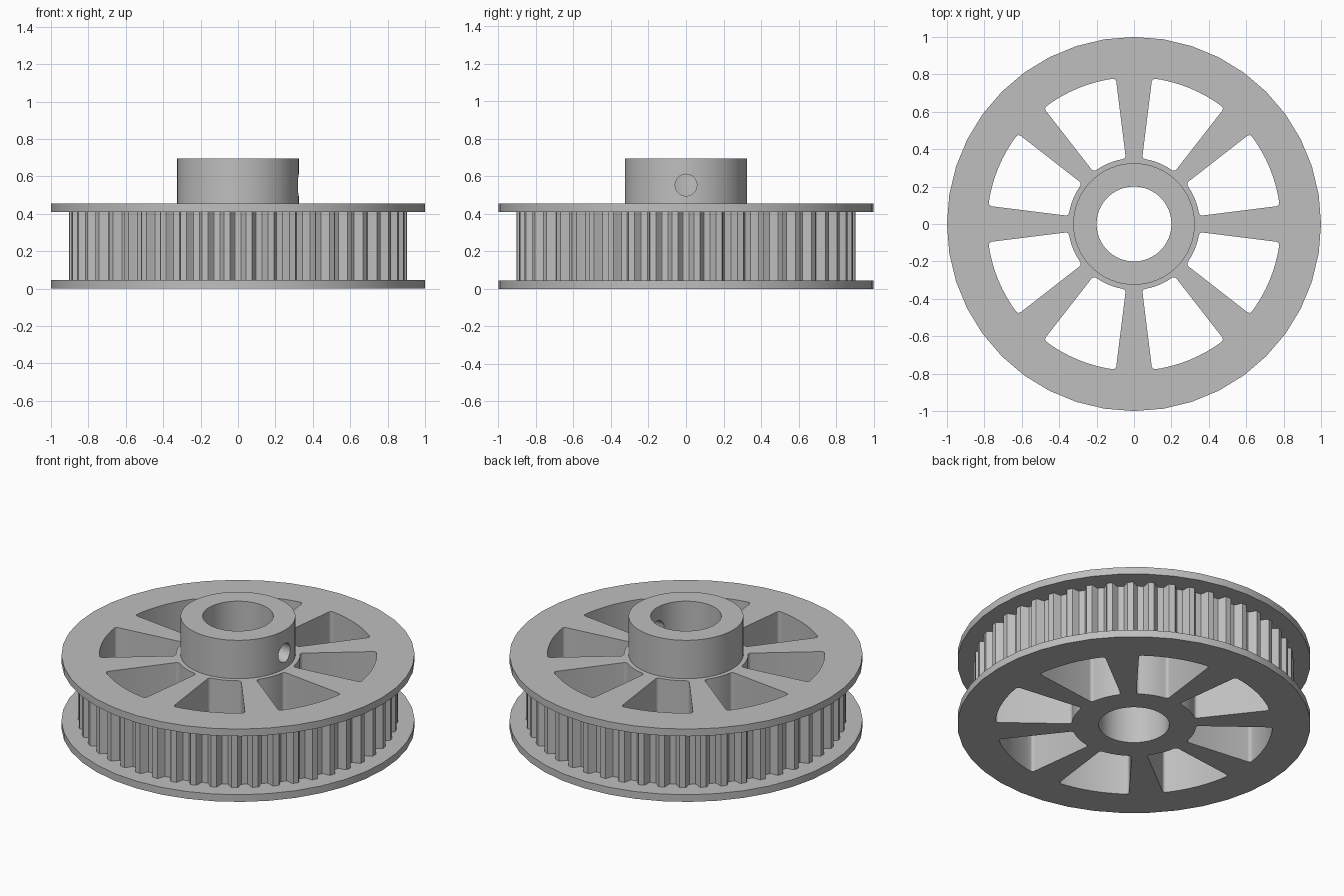
import bpy
import bmesh
from math import cos, sin, pi, radians
from mathutils import Matrix

if "Cube" in bpy.data.objects:
    bpy.data.objects.remove(bpy.data.objects["Cube"])

TEETH, SPOKES = 48, 8
TIP, ROOT = 0.905, 0.86
HEIGHT, FLANGE = 0.455, 0.045

steel = bpy.data.materials.new("plain grey metal")
steel.use_nodes = True
steel.diffuse_color = (0.52, 0.52, 0.52, 1)
steel.node_tree.nodes["Principled BSDF"].inputs["Base Color"].default_value = (0.52, 0.52, 0.52, 1)


def polar(r, a):
    return (r * cos(a), r * sin(a))


def circle(r, n):
    return [polar(r, 2 * pi * i / n) for i in range(n)]


def prism(name, outline, z0, z1, corners=(), turn=None):
    """Extrude an outline upward, rounding the vertical edges at the given corners."""
    bm = bmesh.new()
    low = [bm.verts.new((x, y, z0)) for x, y in outline]
    high = [bm.verts.new((x, y, z1)) for x, y in outline]
    n = len(outline)
    bm.faces.new(low[::-1])
    bm.faces.new(high)
    for i in range(n):
        j = (i + 1) % n
        bm.faces.new((low[i], low[j], high[j], high[i]))
    if corners:
        edges = [bm.edges.get((low[i], high[i])) for i in corners]
        bmesh.ops.bevel(bm, geom=edges, offset=0.018, segments=4,
                        profile=0.5, affect='EDGES')
    if turn:
        bm.transform(turn)
    bmesh.ops.recalc_face_normals(bm, faces=bm.faces)
    mesh = bpy.data.meshes.new(name)
    bm.to_mesh(mesh)
    bm.free()
    mesh.materials.append(steel)
    obj = bpy.data.objects.new(name, mesh)
    bpy.context.collection.objects.link(obj)
    return obj


def combine(target, tool, operation):
    """Apply a boolean and discard the tool."""
    tool.hide_render = True
    mod = target.modifiers.new("combine", 'BOOLEAN')
    mod.operation, mod.solver, mod.object = operation, 'EXACT', tool
    bpy.context.view_layer.objects.active = target
    bpy.ops.object.modifier_apply(modifier=mod.name)
    bpy.data.objects.remove(tool)


# Toothed drum: one groove profile repeated around the rim
half_groove = [(0.043, TIP), (0.038, TIP - 0.005), (0.023, ROOT + 0.004), (0.018, ROOT)]
groove = [(-w, r) for w, r in half_groove] + half_groove[::-1]
drum = []
for t in range(TEETH):
    drum += [polar(r, 2 * pi * t / TEETH + w / TIP) for w, r in groove]
pulley = prism("toothed_pulley", drum, FLANGE / 2, HEIGHT - FLANGE / 2)

# Flanges and hub
for z in (0, HEIGHT - FLANGE):
    combine(pulley, prism("flange", circle(1, 40), z, z + FLANGE), 'UNION')
combine(pulley, prism("hub", circle(0.325, 64), HEIGHT / 2, 0.695), 'UNION')

# Windows between the spokes
STEPS, half = 8, radians(15.4)
for s in range(SPOKES):
    mid = 2 * pi * (s + 0.5) / SPOKES
    sweep = [mid - half + 2 * half * i / STEPS for i in range(STEPS + 1)]
    window = [polar(0.785, a) for a in sweep] + [polar(0.352, a) for a in sweep[::-1]]
    corners = (0, STEPS, STEPS + 1, 2 * STEPS + 1)
    combine(pulley, prism("window_cutter", window, -0.1, 0.6, corners), 'DIFFERENCE')

# Shaft bore and sideways set screw hole
combine(pulley, prism("bore_cutter", circle(0.2, 64), -0.1, 1), 'DIFFERENCE')
sideways = Matrix.Translation((0, 0, 0.553)) @ Matrix.Rotation(pi / 2, 4, 'Y')
combine(pulley, prism("screw_cutter", circle(0.058, 32), 0.05, 0.5, turn=sideways), 'DIFFERENCE')

# Smooth round walls, keep hard edges
bpy.ops.object.select_all(action='DESELECT')
pulley.select_set(True)
bpy.context.view_layer.objects.active = pulley
bpy.ops.object.shade_smooth_by_angle(angle=radians(30))
